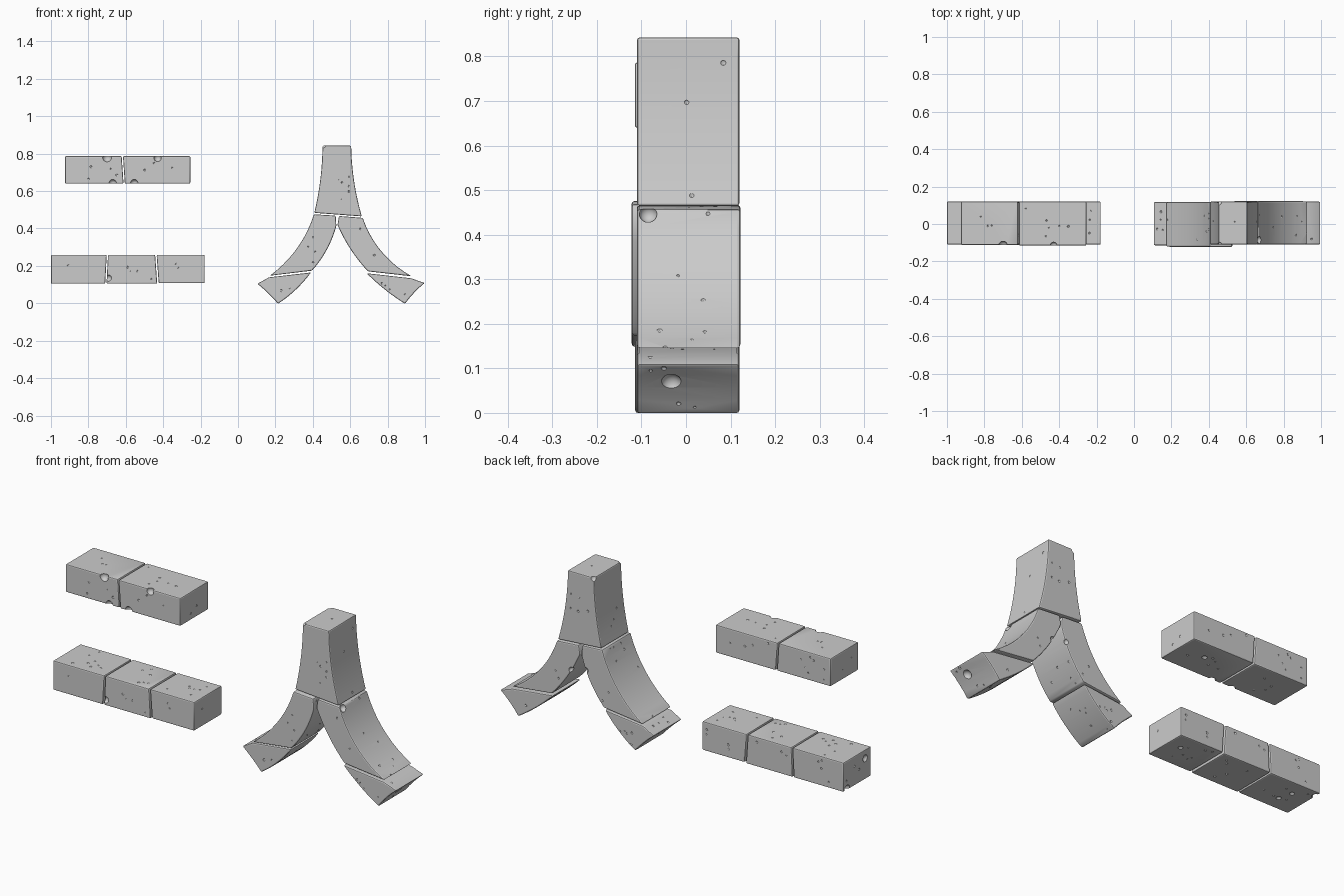
import bpy, bmesh, math, random
from mathutils import Vector, Matrix

random.seed(4)
if "Cube" in bpy.data.objects:
    bpy.data.objects.remove(bpy.data.objects["Cube"])

stone = bpy.data.materials.new("grey_stone")
stone.use_nodes = True
GREY = (0.6, 0.6, 0.6, 1)
stone.diffuse_color = GREY
shader = next(n for n in stone.node_tree.nodes if n.type == 'BSDF_PRINCIPLED')
shader.inputs["Base Color"].default_value = GREY
shader.inputs["Roughness"].default_value = 0.9


def arc(a, m, b, n=9):
    """Points on the circle from a through m to b."""
    (ax, az), (mx, mz), (bx, bz) = a, m, b
    d = 2 * (ax * (mz - bz) + mx * (bz - az) + bx * (az - mz))
    sa, sm, sb = ax * ax + az * az, mx * mx + mz * mz, bx * bx + bz * bz
    cx = (sa * (mz - bz) + sm * (bz - az) + sb * (az - mz)) / d
    cz = (sa * (bx - mx) + sm * (ax - bx) + sb * (mx - ax)) / d
    r = math.hypot(ax - cx, az - cz)
    t0 = math.atan2(az - cz, ax - cx)
    sweep = math.remainder(math.atan2(bz - cz, bx - cx) - t0, math.tau)
    return [(cx + r * math.cos(t0 + sweep * i / n),
             cz + r * math.sin(t0 + sweep * i / n)) for i in range(n + 1)]


def activate(ob):
    bpy.ops.object.select_all(action='DESELECT')
    ob.select_set(True)
    bpy.context.view_layer.objects.active = ob


def new_object(name, bm):
    me = bpy.data.meshes.new(name)
    bm.to_mesh(me)
    bm.free()
    me.materials.append(stone)
    ob = bpy.data.objects.new(name, me)
    bpy.context.collection.objects.link(ob)
    return ob


def pit_cutter(block, chips):
    """Spheres for the large chips, plus small scattered pits."""
    bm = bmesh.new()
    for x, y, z, r in chips:
        bmesh.ops.create_icosphere(bm, subdivisions=3, radius=r,
                                   matrix=Matrix.Translation((x, y, z)))
    used = [(Vector(c[:3]), c[3]) for c in chips]
    faces = list(block.data.polygons)
    for f in random.choices(faces, weights=[f.area for f in faces], k=26):
        pts = [block.data.vertices[i].co for i in f.vertices]
        i = random.randrange(len(pts))
        edge = pts[i].lerp(pts[i - 1], random.random())
        r = random.uniform(0.004, 0.008)
        p = edge.lerp(f.center, random.uniform(0.2, 0.9)) + f.normal * r * 0.55
        if all((p - q).length > r + s + 0.004 for q, s in used):
            used.append((p, r))
            bmesh.ops.create_icosphere(bm, subdivisions=2, radius=r,
                                       matrix=Matrix.Translation(p))
    return new_object("pit_cutter", bm)


def block(name, outline, chips=(), front=-0.11, back=0.12):
    """Extruded stone with worn edges and pits."""
    bm = bmesh.new()
    face = bm.faces.new([bm.verts.new((x, front, z)) for x, z in outline])
    side = bmesh.ops.extrude_face_region(bm, geom=[face])
    bmesh.ops.translate(bm, vec=(0, back - front, 0),
                        verts=[v for v in side["geom"] if isinstance(v, bmesh.types.BMVert)])
    bmesh.ops.recalc_face_normals(bm, faces=bm.faces)
    ob = new_object(name, bm)
    cutter = pit_cutter(ob, chips)

    bevel = ob.modifiers.new("worn_edges", 'BEVEL')
    bevel.width, bevel.segments = 0.006, 2
    bevel.limit_method, bevel.angle_limit = 'ANGLE', math.radians(35)
    cut = ob.modifiers.new("pits", 'BOOLEAN')
    cut.operation, cut.solver, cut.object = 'DIFFERENCE', 'EXACT', cutter
    activate(ob)
    for m in ("worn_edges", "pits"):
        bpy.ops.object.modifier_apply(modifier=m)
    bpy.data.objects.remove(cutter)
    activate(ob)
    bpy.ops.object.shade_smooth_by_angle(angle=math.radians(22))
    return ob


# Upper beam: two stones
block("upper_beam_right", [(-0.925, 0.645), (-0.612, 0.645), (-0.622, 0.792), (-0.925, 0.792)],
      [(-0.70, -0.115, 0.785, 0.024), (-0.67, -0.115, 0.648, 0.02)], front=-0.112)
block("upper_beam_left", [(-0.605, 0.645), (-0.255, 0.645), (-0.255, 0.792), (-0.615, 0.792)],
      [(-0.555, -0.115, 0.648, 0.02), (-0.43, -0.115, 0.783, 0.02), (-0.4, 0.02, 0.638, 0.015)],
      front=-0.115)

# Lower beam: three stones
block("lower_beam_right", [(-1, 0.11), (-0.71, 0.11), (-0.702, 0.264), (-1, 0.264)],
      [(-1.008, -0.06, 0.22, 0.02), (-1, 0.09, 0.115, 0.022),
       (-0.9, 0.04, 0.104, 0.014), (-0.88, -0.03, 0.104, 0.014)])
block("lower_beam_middle", [(-0.703, 0.11), (-0.432, 0.11), (-0.443, 0.264), (-0.695, 0.264)],
      [(-0.693, -0.115, 0.14, 0.018)])
block("lower_beam_left", [(-0.424, 0.113), (-0.178, 0.113), (-0.178, 0.264), (-0.435, 0.264)],
      [(-0.25, 0.03, 0.106, 0.014)])

# Forked arch: flared crown stone
block("arch_crown",
      arc((0.662, 0.47), (0.622, 0.65), (0.605, 0.848))
      + arc((0.452, 0.848), (0.438, 0.65), (0.408, 0.489)),
      [(0.45, 0.12, 0.848, 0.02), (0.455, -0.11, 0.85, 0.014)])

# Curved legs
block("arch_leg_left",
      arc((0.667, 0.462), (0.757, 0.295), (0.928, 0.15))
      + arc((0.695, 0.176), (0.598, 0.3), (0.532, 0.425)) + [(0.54, 0.472)],
      [(0.672, -0.085, 0.452, 0.02), (0.58, 0.12, 0.33, 0.016)], back=0.122)
block("arch_leg_right",
      [(0.522, 0.474)] + arc((0.526, 0.42), (0.474, 0.29), (0.396, 0.18))
      + arc((0.17, 0.153), (0.31, 0.292), (0.406, 0.481)),
      [(0.5, 0.12, 0.35, 0.014)], front=-0.122, back=0.118)

# Splayed feet
block("arch_foot_left",
      [(0.998, 0.114)] + arc((0.998, 0.114), (0.942, 0.062), (0.893, 0.003), 4)[1:]
      + arc((0.893, 0.003), (0.79, 0.075), (0.688, 0.166))[1:]
      + [(0.925, 0.139)],
      [(0.963, -0.033, 0.07, 0.024)])
block("arch_foot_right",
      arc((0.104, 0.11), (0.162, 0.058), (0.214, 0.003), 4)
      + arc((0.214, 0.003), (0.307, 0.076), (0.39, 0.17))[1:]
      + [(0.165, 0.144)],
      front=-0.114, back=0.118)

# Rest the lowest stones on the ground
bpy.context.view_layer.update()
stones = [o for o in bpy.context.scene.objects if o.type == 'MESH' and stone.name in o.data.materials]
low = min(v.co.z for o in stones for v in o.data.vertices)
for o in stones:
    o.data.transform(Matrix.Translation((0, 0, -low)))
